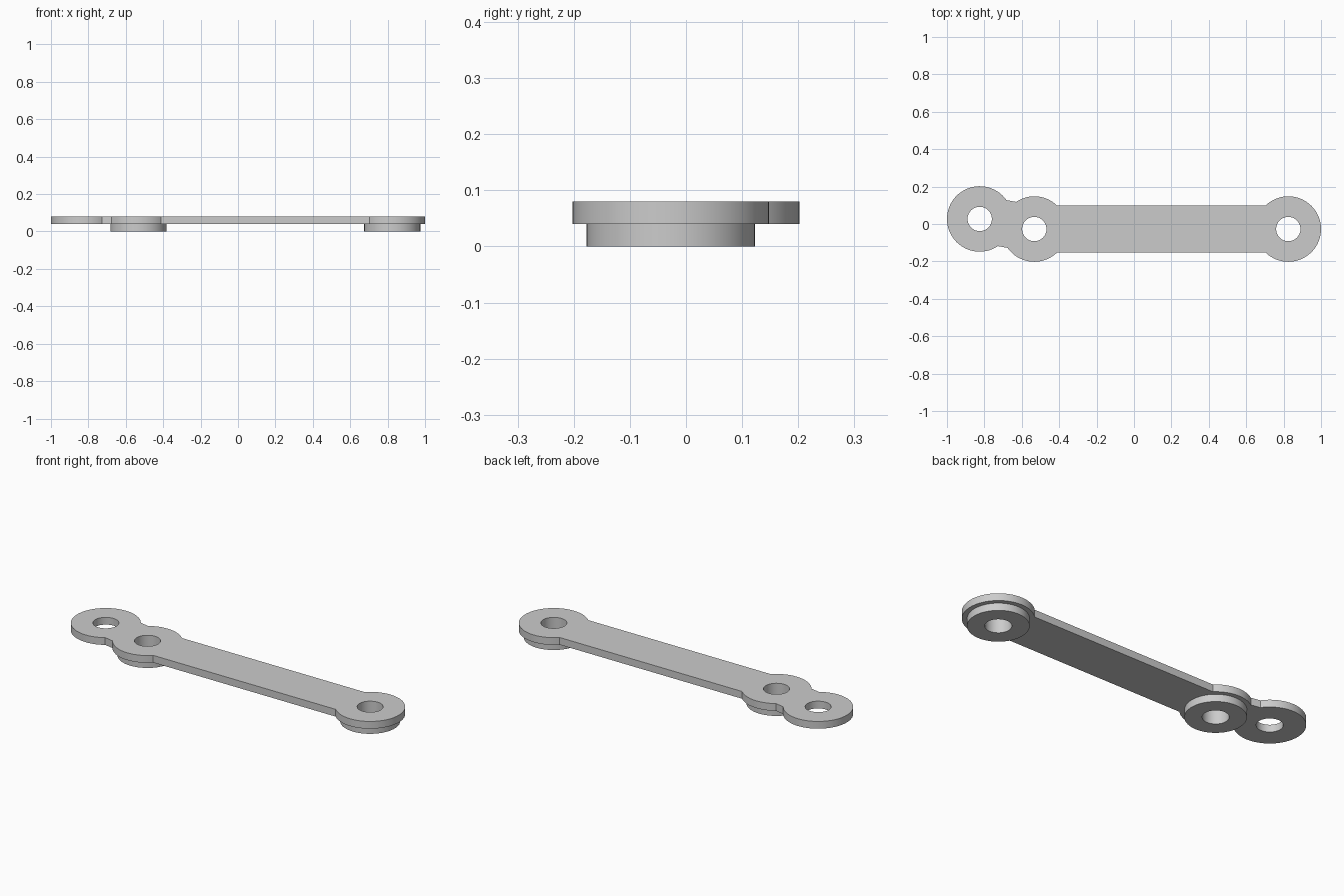
import bpy, bmesh
from math import pi, sin, cos, asin, atan2, radians
from mathutils import Vector

cube = bpy.data.objects.get("Cube")
if cube:
    bpy.data.objects.remove(cube)

EYE_R, BOSS_R, HOLE_R = 0.175, 0.15, 0.065
HALF_WIDTH, THICK = 0.125, 0.04
tip_eye = Vector((-0.825, 0.027))
inner_eye = Vector((-0.533, -0.027))
far_eye = Vector((0.825, -0.027))

grey = bpy.data.materials.new("plain grey")
grey.use_nodes = True
grey.diffuse_color = (0.6, 0.6, 0.6, 1)
grey.node_tree.nodes["Principled BSDF"].inputs["Base Color"].default_value = (0.6, 0.6, 0.6, 1)


def arc(centre, radius, start, end, steps):
    """Points along an arc, both ends included."""
    angles = [start + (end - start) * i / steps for i in range(steps + 1)]
    return [centre + radius * Vector((cos(a), sin(a))) for a in angles]


def circle(centre, radius):
    return arc(centre, radius, 0, 2 * pi, 64)[:-1]


def solid(name, loops, z):
    """Fill an outline with holes and extrude it upward."""
    bm = bmesh.new()
    for loop in loops:
        verts = [bm.verts.new((p.x, p.y, z)) for p in loop]
        for i, v in enumerate(verts):
            bm.edges.new((v, verts[i - 1]))
    bmesh.ops.triangle_fill(bm, use_beauty=True, edges=bm.edges[:], normal=(0, 0, 1))
    raised = bmesh.ops.extrude_face_region(bm, geom=bm.faces[:], use_keep_orig=True)
    top = [g for g in raised["geom"] if isinstance(g, bmesh.types.BMVert)]
    bmesh.ops.translate(bm, verts=top, vec=(0, 0, THICK))
    bmesh.ops.recalc_face_normals(bm, faces=bm.faces[:])
    mesh = bpy.data.meshes.new(name)
    bm.to_mesh(mesh)
    bm.free()
    mesh.materials.append(grey)
    obj = bpy.data.objects.new(name, mesh)
    bpy.context.collection.objects.link(obj)
    bpy.ops.object.select_all(action="DESELECT")
    obj.select_set(True)
    bpy.context.view_layer.objects.active = obj
    bpy.ops.object.shade_smooth_by_angle(angle=radians(25))


# Link plate: three round eyes joined by straight webs of equal width
notch = asin(HALF_WIDTH / EYE_R)
link = tip_eye - inner_eye
turn = atan2(link.y, link.x)
outline = (arc(far_eye, EYE_R, notch - pi, pi - notch, 48)
           + arc(inner_eye, EYE_R, notch, turn - notch, 16)
           + arc(tip_eye, EYE_R, turn - pi + notch, turn + pi - notch, 48)
           + arc(inner_eye, EYE_R, turn + notch, 2 * pi - notch, 16))
eyes = (tip_eye, inner_eye, far_eye)
solid("link_plate", [outline] + [circle(c, HOLE_R) for c in eyes], THICK)

# Raised rings under two of the eyes
for name, centre in (("inner_boss", inner_eye), ("far_boss", far_eye)):
    solid(name, [circle(centre, BOSS_R), circle(centre, HOLE_R)], 0)
